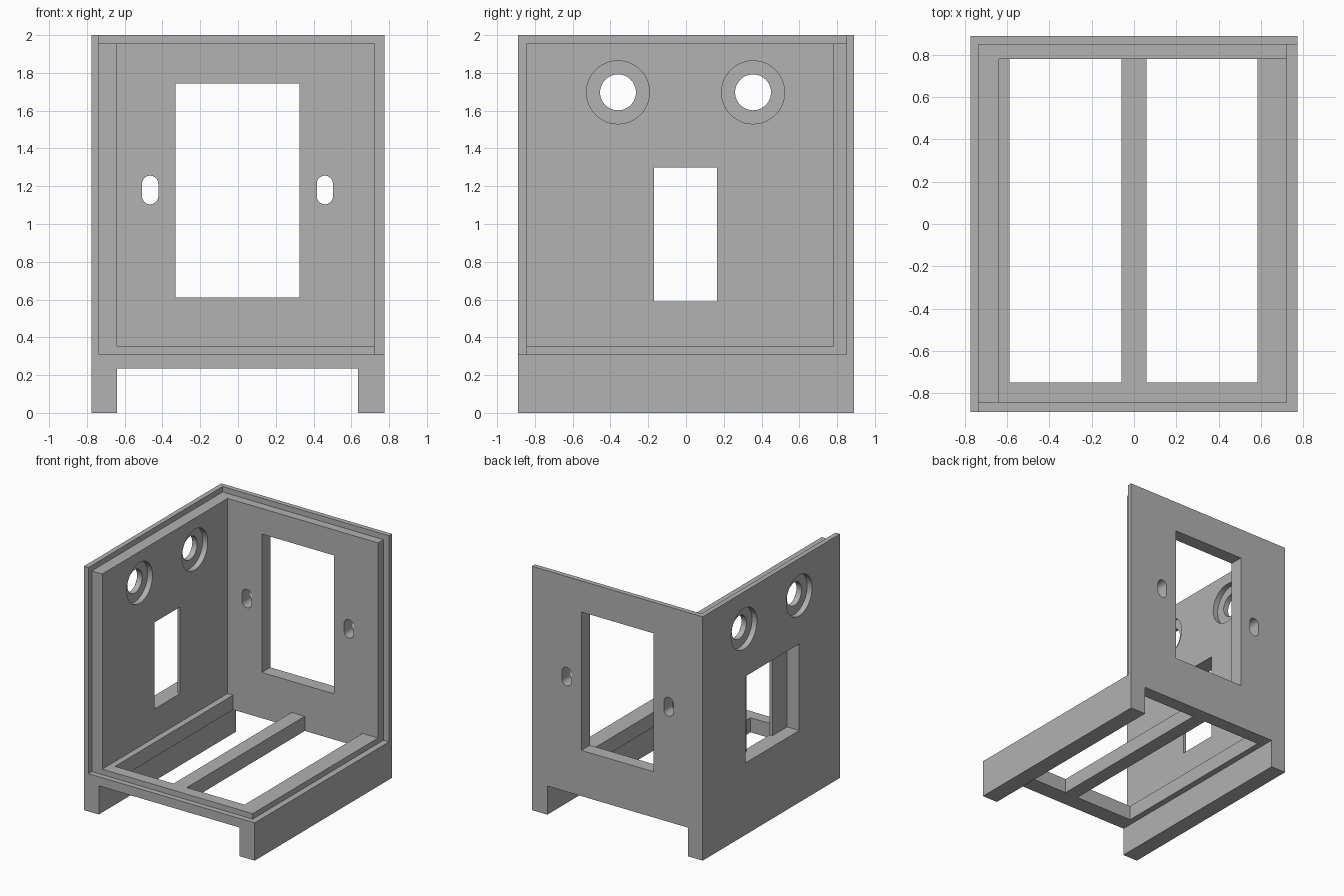
import bpy, bmesh, math
from mathutils import Matrix, Vector

cube = bpy.data.objects.get("Cube")
if cube:
    bpy.data.objects.remove(cube, do_unlink=True)

grey = bpy.data.materials.new("plain grey")
grey.use_nodes = True
grey.diffuse_color = (0.445, 0.445, 0.445, 1)
grey.node_tree.nodes["Principled BSDF"].inputs["Base Color"].default_value = grey.diffuse_color

# Overall half sizes, height, and room for cutters to overshoot
HX, HY, TOP, FAR = 0.775, 0.89, 2.0, 1.2
cutters = []


def make(name, bm):
    mesh = bpy.data.meshes.new(name)
    bm.to_mesh(mesh)
    bm.free()
    obj = bpy.data.objects.new(name, mesh)
    bpy.context.scene.collection.objects.link(obj)
    return obj


def box(name, x, y, z):
    bm = bmesh.new()
    size = Vector((x[1] - x[0], y[1] - y[0], z[1] - z[0]))
    mid = Vector((x[0] + x[1], y[0] + y[1], z[0] + z[1])) / 2
    bmesh.ops.create_cube(bm, size=1, matrix=Matrix.Translation(mid) @ Matrix.Diagonal(size).to_4x4())
    return make(name, bm)


def cut_box(name, x, y, z):
    cutters.append(box(name, x, y, z))


def cut_round(name, radius, start, end):
    """Cylinder cutter between two points."""
    a, b = Vector(start), Vector(end)
    turn = (b - a).to_track_quat("Z", "Y").to_matrix().to_4x4()
    bm = bmesh.new()
    bmesh.ops.create_cone(bm, cap_ends=True, segments=48, radius1=radius, radius2=radius,
                          depth=(b - a).length, matrix=Matrix.Translation((a + b) / 2) @ turn)
    cutters.append(make(name, bm))


def cut_slot(name, x, z, radius, half_run, y):
    """Upright rounded slot running along y."""
    bm = bmesh.new()
    ring = []
    for i in range(34):
        upper = i < 17
        angle = math.pi * (i if upper else i - 1) / 16
        ring.append(bm.verts.new((x + radius * math.cos(angle), y[0],
                                  z + radius * math.sin(angle) + (half_run if upper else -half_run))))
    face = bm.faces.new(ring)
    out = bmesh.ops.extrude_face_region(bm, geom=[face])
    moved = [v for v in out["geom"] if isinstance(v, bmesh.types.BMVert)]
    bmesh.ops.translate(bm, verts=moved, vec=(0, y[1] - y[0], 0))
    bmesh.ops.recalc_face_normals(bm, faces=bm.faces)
    cutters.append(make(name, bm))


# Solid block that becomes the three-sided housing
housing = box("housing", (-HX, HX), (-HY, HY), (0, TOP))

# Open interior between side wall, back wall and floor
cut_box("interior", (-0.64, FAR), (-FAR, 0.78), (0.355, 3))

# Stepped lip along the free edges
LX, LY, LZ = (-0.735, FAR), (-FAR, 0.85), (0.31, 3)
cut_box("lip_side", (0.725, FAR), LY, LZ)
cut_box("lip_front", LX, (-FAR, -0.845), LZ)
cut_box("lip_top", LX, LY, (1.955, 3))

# Gap between the runners, and the two floor openings
cut_box("under_gap", (-0.64, 0.635), (-FAR, FAR), (-1, 0.235))
for x in ((-0.59, -0.06), (0.06, 0.585)):
    cut_box("floor_opening", x, (-0.75, 0.78), (0.1, 0.5))

# Back wall window and slots
cut_box("back_window", (-0.33, 0.325), (0.6, FAR), (0.61, 1.745))
for x in (-0.465, 0.46):
    cut_slot("back_slot", x, 1.18, 0.043, 0.033, (0.6, FAR))

# Side wall window with a wider pocket on the outside
cut_box("side_window", (-FAR, -0.5), (-0.17, 0.165), (0.59, 1.3))
cut_box("side_pocket", (-FAR, -0.665), (-0.36, 0.335), (0.59, 1.3))

# Side wall holes, counterbored on both faces
for y in (-0.36, 0.355):
    for radius, x0, x1 in ((0.095, -FAR, -0.5), (0.167, -FAR, -0.73), (0.167, -0.685, -0.5)):
        cut_round("side_hole", radius, (x0, y, 1.697), (x1, y, 1.697))

# Carve the housing and discard the cutters
for cutter in cutters:
    cutter.hide_render = True
    mod = housing.modifiers.new(cutter.name, "BOOLEAN")
    mod.operation = "DIFFERENCE"
    mod.solver = "EXACT"
    mod.object = cutter
bpy.context.view_layer.update()
carved = bpy.data.meshes.new_from_object(housing.evaluated_get(bpy.context.evaluated_depsgraph_get()))
housing.modifiers.clear()
housing.data = carved
for cutter in cutters:
    bpy.data.objects.remove(cutter, do_unlink=True)

carved.materials.clear()
carved.materials.append(grey)
for poly in carved.polygons:
    poly.material_index = 0

for obj in bpy.context.selected_objects:
    obj.select_set(False)
housing.select_set(True)
bpy.context.view_layer.objects.active = housing
bpy.ops.object.shade_smooth_by_angle(angle=math.radians(30))
